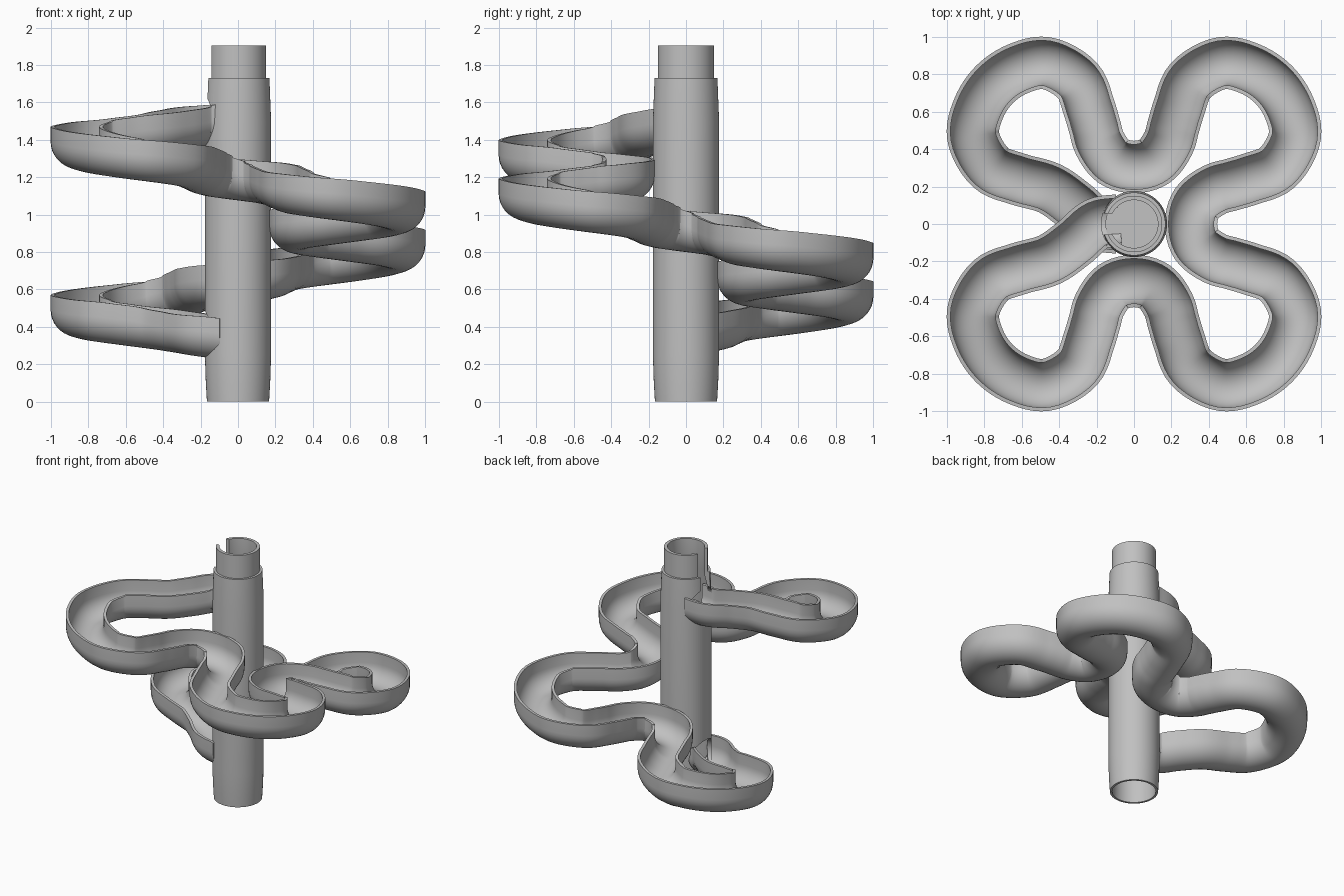
import bpy, bmesh, math
from mathutils import Vector, Matrix

cube = bpy.data.objects.get("Cube")
if cube:
    bpy.data.objects.remove(cube, do_unlink=True)

grey = bpy.data.materials.new("plain_grey")
grey.use_nodes = True
COLOUR = (0.53, 0.53, 0.53, 1)
grey.diffuse_color = COLOUR
for node in grey.node_tree.nodes:
    if node.type == 'BSDF_PRINCIPLED':
        node.inputs["Base Color"].default_value = COLOUR
        node.inputs["Roughness"].default_value = 0.6


def make_object(name, bm, helper=False):
    bmesh.ops.recalc_face_normals(bm, faces=bm.faces[:])
    mesh = bpy.data.meshes.new(name)
    bm.to_mesh(mesh)
    bm.free()
    obj = bpy.data.objects.new(name, mesh)
    bpy.context.collection.objects.link(obj)
    mesh.materials.append(grey)
    obj.hide_render = helper
    return obj


def skin(bm, rings, closed):
    """Join matching rings of points with quads."""
    rows = [[bm.verts.new(p) for p in ring] for ring in rings]
    pairs = list(zip(rows, rows[1:])) + ([(rows[-1], rows[0])] if closed else [])
    for a, b in pairs:
        for i in range(len(a)):
            j = (i + 1) % len(a)
            bm.faces.new((a[i], a[j], b[j], b[i]))
    return rows


def smooth(obj):
    bpy.ops.object.select_all(action='DESELECT')
    obj.select_set(True)
    bpy.context.view_layer.objects.active = obj
    bpy.ops.object.shade_smooth_by_angle(angle=math.radians(35))


# Plan of the track: one lobe, mirrored about its diagonal and turned four times
half = [(0, .305), (.11, .335), (.185, .435), (.21, .52), (.24, .62),
        (.30, .765), (.47, .86), (.62, .83), (.746, .746)]
lobe = [Vector((a, -b)) for a, b in half]
lobe += [Vector((b, -a)) for a, b in reversed(half[:-1])]
entry = [Vector(p) for p in ((-.08, .02), (-.2, 0), (-.32, -.1), (-.45, -.19))]
plan = []
for k in range(4):
    turn = Matrix.Rotation((k - 1) * math.pi / 2, 2)
    plan += [turn @ p for p in lobe[:-1]]
plan = entry + plan[4:-3] + [Vector((p.x, -p.y)) for p in reversed(entry)]


def spline(points, steps):
    """Smooth curve through the points, parameterised by chord length."""
    pts = [2 * points[0] - points[1]] + points + [2 * points[-1] - points[-2]]
    out = []
    for p0, p1, p2, p3 in zip(pts, pts[1:], pts[2:], pts[3:]):
        d0, d1, d2 = (math.sqrt((b - a).length) for a, b in ((p0, p1), (p1, p2), (p2, p3)))
        m1 = (p1 - p0) / d0 - (p2 - p0) / (d0 + d1) + (p2 - p1) / d1
        m2 = (p2 - p1) / d1 - (p3 - p1) / (d1 + d2) + (p3 - p2) / d2
        for s in range(steps):
            t = s / steps
            out.append((2 * t**3 - 3 * t**2 + 1) * p1 + (t**3 - 2 * t**2 + t) * m1 * d1
                       + (3 * t**2 - 2 * t**3) * p2 + (t**3 - t**2) * m2 * d1)
    return out + [points[-1]]


path = spline(plan, 6)
travel = [0]
for a, b in zip(path, path[1:]):
    travel.append(travel[-1] + (b - a).length)

# U-shaped channel section, with the rim at height zero
OUTER, INNER, WALL, ARC = .14, .12, .08, 18


def u_shape(radius):
    arc = [math.pi + math.pi * i / ARC for i in range(ARC + 1)]
    return ([(-radius, 0)] + [(radius * math.cos(a), radius * math.sin(a) - WALL) for a in arc]
            + [(radius, 0)])


section = u_shape(OUTER) + u_shape(INNER)[::-1]
TOP_RIM, BOTTOM_RIM = 1.595, .445
rings = []
for i, p in enumerate(path):
    ahead = path[min(i + 1, len(path) - 1)] - path[max(i - 1, 0)]
    side = Vector((-ahead.y, ahead.x)).normalized()
    rim = TOP_RIM + (BOTTOM_RIM - TOP_RIM) * travel[i] / travel[-1]
    rings.append([(p.x + side.x * u, p.y + side.y * u, rim + v) for u, v in section])
bm = bmesh.new()
rows = skin(bm, rings, False)
for row in (rows[0], rows[-1]):
    n = len(row)
    for i in range(n // 2 - 1):
        bm.faces.new((row[i], row[i + 1], row[n - 2 - i], row[n - 1 - i]))
track = make_object("marble_track", bm)

# Hollow column with a narrower neck
profile = [(.166, 0), (.172, .1), (.177, .25), (.177, 1.5), (.168, 1.73), (.151, 1.73),
           (.151, 1.905), (.128, 1.905), (.128, 1.7), (.15, 1.62), (.15, 0)]
SIDES = 64
bm = bmesh.new()
skin(bm, [[(r * math.cos(t), r * math.sin(t), z) for r, z in profile]
          for t in (2 * math.pi * i / SIDES for i in range(SIDES))], True)
column = make_object("column", bm)


def cut(name, bm):
    tool = make_object(name, bm, True)
    mod = column.modifiers.new(name, 'BOOLEAN')
    mod.operation, mod.solver, mod.object = 'DIFFERENCE', 'EXACT', tool
    bpy.context.view_layer.objects.active = column
    bpy.ops.object.modifier_apply(modifier=name)
    bpy.data.objects.remove(tool, do_unlink=True)


# Track openings at both ends, and the slot up through the neck
for name, rim in (("top_opening", TOP_RIM), ("bottom_opening", BOTTOM_RIM)):
    bm = bmesh.new()
    bmesh.ops.create_cone(bm, cap_ends=True, segments=40, radius1=.122, radius2=.122, depth=.2,
                          matrix=Matrix.Translation((-.14, .01, rim - WALL))
                          @ Matrix.Rotation(math.pi / 2, 4, 'Y'))
    cut(name, bm)
bm = bmesh.new()
bmesh.ops.create_cube(bm, size=1, matrix=Matrix.Translation((-.14, 0, 1.77))
                      @ Matrix.Diagonal((.16, .11, .4, 1)))
cut("neck_slot", bm)

# Sloping floor inside the top that tips marbles onto the track
bm = bmesh.new()
bmesh.ops.create_cone(bm, cap_ends=True, segments=48, radius1=.153, radius2=.153, depth=.02,
                      matrix=Matrix.Translation((0, 0, 1.42)) @ Matrix.Rotation(-.15, 4, 'Y'))
floor = make_object("column_floor", bm)

for obj in (track, column, floor):
    smooth(obj)
